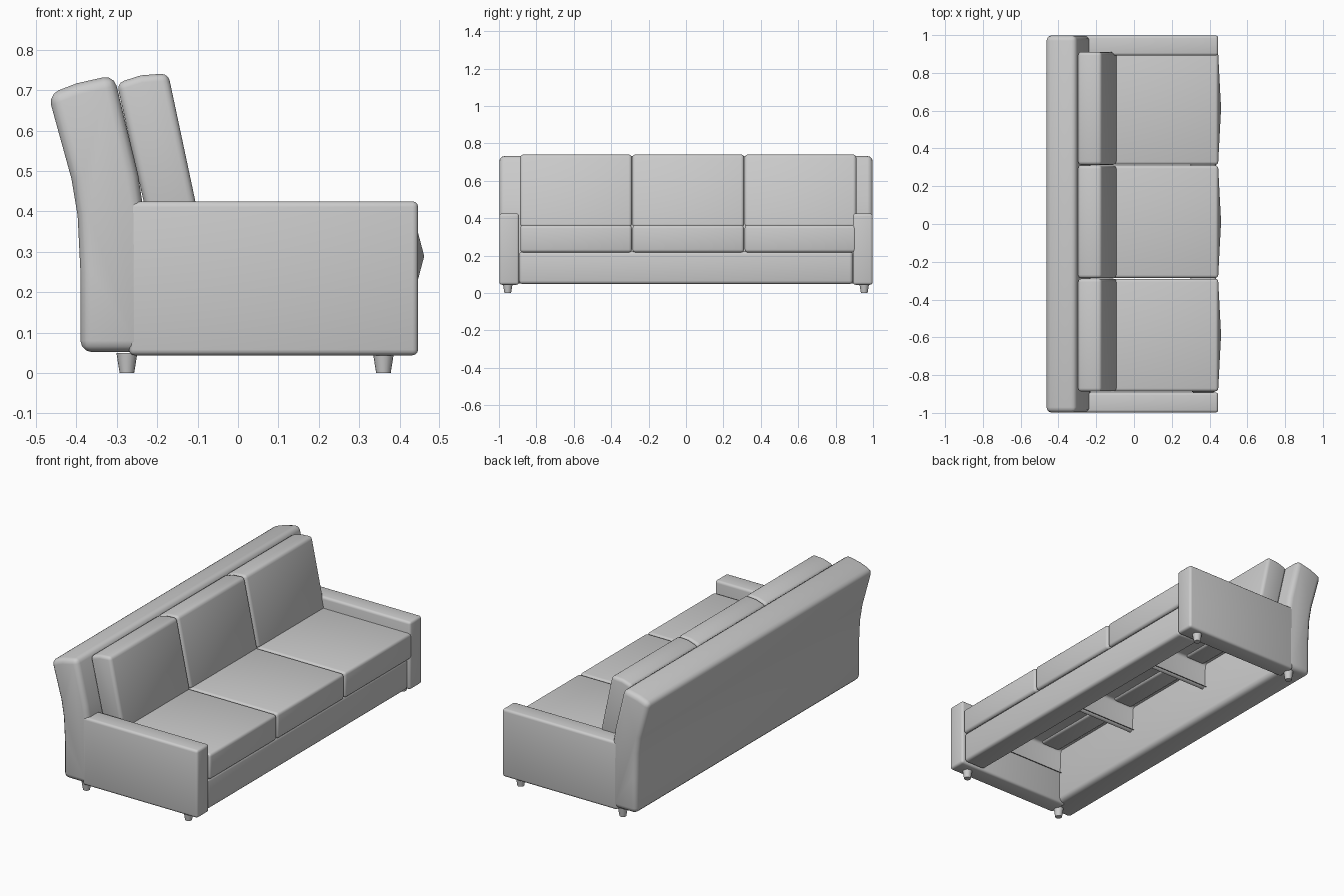
import bpy, bmesh, math

if "Cube" in bpy.data.objects:
    bpy.data.objects.remove(bpy.data.objects["Cube"])


def prism(name, profile, y0, y1, width, segs=3, seat=False):
    """Extrude an x-z profile along y and round its sharp edges."""
    bm = bmesh.new()
    face = bm.faces.new([bm.verts.new((x, y0, z)) for x, z in profile])
    ext = bmesh.ops.extrude_face_region(bm, geom=[face])
    for v in [g for g in ext["geom"] if isinstance(g, bmesh.types.BMVert)]:
        v.co.y = y1
    bmesh.ops.recalc_face_normals(bm, faces=bm.faces[:])
    sharp = [e for e in bm.edges if e.calc_face_angle(0) > math.radians(35)]
    bmesh.ops.bevel(bm, geom=sharp, offset=width, segments=segs, profile=0.5,
                    affect='EDGES', clamp_overlap=True)
    bm.normal_update()
    if seat:
        # crowned front and open underside
        front = max(bm.faces, key=lambda f: f.normal.x * f.calc_area())
        tip = bmesh.ops.poke(bm, faces=[front])["verts"][0]
        tip.co.x += 0.015
        bm.normal_update()
        under = max(bm.faces, key=lambda f: -f.normal.z * f.calc_area())
        bmesh.ops.delete(bm, geom=[under], context='FACES_ONLY')
    mesh = bpy.data.meshes.new(name)
    bm.to_mesh(mesh)
    bm.free()
    ob = bpy.data.objects.new(name, mesh)
    bpy.context.collection.objects.link(ob)
    smooth(ob)
    return ob


def smooth(ob):
    bpy.ops.object.select_all(action='DESELECT')
    ob.select_set(True)
    bpy.context.view_layer.objects.active = ob
    bpy.ops.object.shade_smooth_by_angle(angle=math.radians(40))


def rect(x0, x1, z0, z1):
    return [(x0, z0), (x1, z0), (x1, z1), (x0, z1)]


# Curved, reclined back
prism("backrest", [(-0.39, 0.052), (-0.23, 0.052), (-0.23, 0.25), (-0.235, 0.41),
                   (-0.247, 0.49), (-0.307, 0.738), (-0.40, 0.717), (-0.47, 0.69),
                   (-0.412, 0.48), (-0.397, 0.39), (-0.39, 0.25)], -0.998, 0.998, 0.028)

# Front rail under the seat
prism("front_rail", rect(0.30, 0.435, 0.048, 0.222), -0.892, 0.892, 0.018)

# Arms and legs on both sides
for side, tag in ((-1, "left"), (1, "right")):
    y0, y1 = sorted((side * 0.892, side * 0.998))
    prism("arm_" + tag, rect(-0.27, 0.446, 0.044, 0.425), y0, y1, 0.014)
    for x, end in ((-0.275, "rear"), (0.36, "front")):
        bpy.ops.mesh.primitive_cone_add(vertices=16, radius1=0.018, radius2=0.026,
                                        depth=0.05, location=(x, side * 0.953, 0.025))
        leg = bpy.context.object
        leg.name = f"leg_{end}_{tag}"
        smooth(leg)

# Three seat cushions and three leaning back cushions
for i in (-1, 0, 1):
    yc = 0.012 + i * 0.6
    prism(f"seat_cushion_{i + 2}", rect(-0.25, 0.446, 0.217, 0.362),
          yc - 0.298, yc + 0.298, 0.016, seat=True)
    prism(f"back_cushion_{i + 2}", [(-0.217, 0.352), (-0.09, 0.352), (-0.173, 0.742),
                                    (-0.24, 0.737), (-0.30, 0.718)],
          yc - 0.299, yc + 0.299, 0.018)
